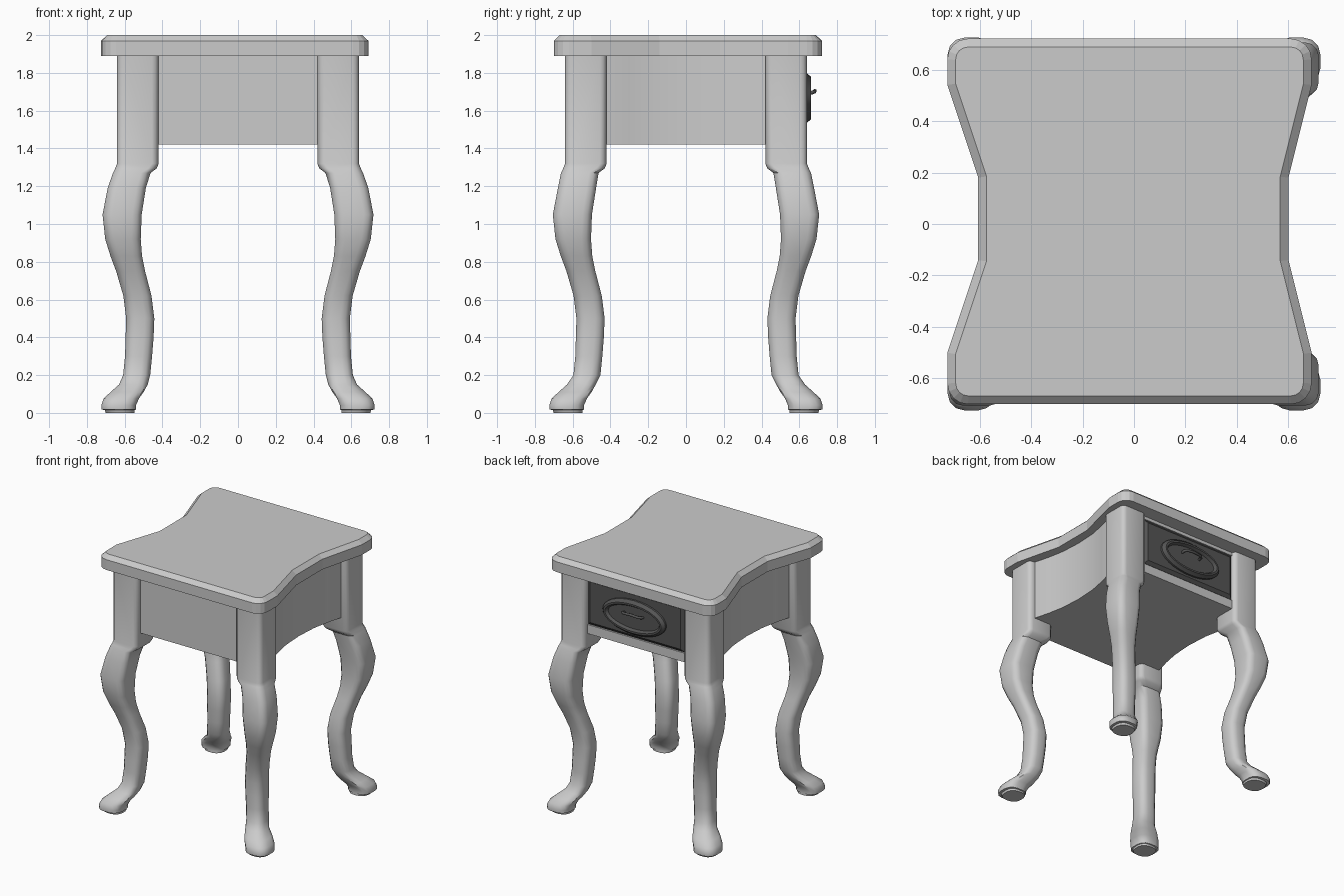
import bpy, bmesh
from math import sin, cos, pi
from mathutils import Vector

if "Cube" in bpy.data.objects:
    bpy.data.objects.remove(bpy.data.objects["Cube"])


def make(name, rings, smooth=None, cap=True, mat=None):
    """Skin a stack of equal-length closed rings into one object."""
    bm = bmesh.new()
    vs = [[bm.verts.new(p) for p in r] for r in rings]
    n = len(rings[0])
    for a, b in zip(vs, vs[1:]):
        for i in range(n):
            j = (i + 1) % n
            bm.faces.new((a[i], a[j], b[j], b[i]))
    if cap:
        bm.faces.new(vs[0][::-1])
        bm.faces.new(vs[-1])
    bmesh.ops.recalc_face_normals(bm, faces=bm.faces[:])
    me = bpy.data.meshes.new(name)
    bm.to_mesh(me)
    bm.free()
    ob = bpy.data.objects.new(name, me)
    bpy.context.collection.objects.link(ob)
    if mat:
        me.materials.append(mat)
    if smooth:
        bpy.context.view_layer.objects.active = ob
        ob.select_set(True)
        bpy.ops.object.shade_smooth_by_angle(angle=smooth)
        ob.select_set(False)
    return ob


def box(name, x0, x1, y0, y1, z0, z1):
    sq = [(x0, y0), (x1, y0), (x1, y1), (x0, y1)]
    return make(name, [[(x, y, z) for x, y in sq] for z in (z0, z1)])


def rounded_rect(x0, x1, y0, y1, r, seg=3):
    """Counter-clockwise rounded rectangle."""
    pts = []
    for k, (cx, cy) in enumerate([(x1 - r, y1 - r), (x0 + r, y1 - r),
                                  (x0 + r, y0 + r), (x1 - r, y0 + r)]):
        for i in range(seg + 1):
            a = (k + i / seg) * pi / 2
            pts.append((cx + r * cos(a), cy + r * sin(a)))
    return pts


def inset(pts, d):
    """Mitred inward offset of a counter-clockwise outline."""
    out = []
    n = len(pts)
    for i in range(n):
        p = Vector(pts[i])
        e0 = (p - Vector(pts[i - 1])).normalized()
        e1 = (Vector(pts[(i + 1) % n]) - p).normalized()
        n0, n1 = Vector((-e0.y, e0.x)), Vector((-e1.y, e1.x))
        m = (n0 + n1).normalized()
        out.append(tuple(p + m * d / m.dot(n0)))
    return out


dark = bpy.data.materials.new("dark_drawer")
dark.diffuse_color = (0.09, 0.09, 0.09, 1)
dark.use_nodes = True
dark.node_tree.nodes["Principled BSDF"].inputs["Base Color"].default_value = dark.diffuse_color

# Table top: rounded corners, waisted left and right sides, chamfered upper edge
corners = rounded_rect(-0.725, 0.69, -0.70, 0.72, 0.08, 4)
top = (corners[:5] + corners[5:10] + [(-0.725, 0.54), (-0.605, 0.18), (-0.605, -0.14), (-0.725, -0.50)]
       + corners[10:] + [(0.69, -0.50), (0.60, -0.14), (0.60, 0.18), (0.69, 0.54)])
make("table_top", [[(x, y, z) for x, y in inset(top, d)]
                   for z, d in ((1.89, 0), (1.97, 0), (2.0, 0.032))])

# Apron body with concave sides
side = [(0.60, -0.60), (0.60, -0.45), (0.56, -0.30), (0.535, -0.17), (0.525, 0),
        (0.535, 0.17), (0.56, 0.30), (0.60, 0.45), (0.60, 0.57)]
body = side + [(-x, y) for x, y in side[::-1]]
make("apron", [[(x, y, z) for x, y in body] for z in (1.42, 1.89)], smooth=0.5)

# Rails framing the drawer on the back
box("lower_drawer_rail", -0.45, 0.45, 0.55, 0.61, 1.42, 1.49)
box("upper_drawer_rail", -0.45, 0.45, 0.55, 0.61, 1.865, 1.89)

# Drawer front with chamfered rim
make("drawer_front", [[(x * w, y, z) for x, z in
                       ((-1, 1.495 + d), (1, 1.495 + d), (1, 1.86 - d), (-1, 1.86 - d))]
                      for y, w, d in ((0.56, 0.415, 0), (0.605, 0.415, 0), (0.625, 0.39, 0.025))],
     mat=dark)

# Oval escutcheon: raised rim around a sunken field
make("drawer_oval_plate",
     [[(rx * cos(a), y, 1.667 + rz * sin(a)) for a in [2 * pi * i / 32 for i in range(32)]]
      for y, rx, rz in ((0.615, 0.27, 0.132), (0.64, 0.27, 0.132), (0.648, 0.262, 0.124),
                        (0.663, 0.25, 0.112), (0.663, 0.235, 0.098), (0.643, 0.22, 0.085))],
     smooth=0.6, mat=dark)

# Bail handle: small tube bent out from the plate
path = [(-0.08, 0.635, 1.69), (-0.08, 0.665, 1.695), (-0.065, 0.68, 1.70), (0, 0.682, 1.705),
        (0.065, 0.68, 1.70), (0.08, 0.665, 1.695), (0.08, 0.635, 1.69)]
rings = []
for i, p in enumerate(path):
    t = (Vector(path[min(i + 1, 6)]) - Vector(path[max(i - 1, 0)])).normalized()
    u = t.cross(Vector((0, 0, 1))).normalized()
    v = u.cross(t)
    rings.append([Vector(p) + 0.01 * (u * cos(k * pi / 4) + v * sin(k * pi / 4)) for k in range(8)])
make("drawer_handle", rings, smooth=0.9, mat=dark)

# Cabriole legs: (height, inner, outer, corner radius) along the diagonal
LEG = [(1.89, 0.42, 0.64, 0.035), (1.32, 0.42, 0.64, 0.035), (1.295, 0.43, 0.65, 0.045),
       (1.27, 0.463, 0.662, 0.05), (1.19, 0.488, 0.69, 0.05), (1.05, 0.51, 0.717, 0.05),
       (0.92, 0.515, 0.703, 0.05), (0.83, 0.508, 0.675, 0.05), (0.75, 0.492, 0.645, 0.05),
       (0.62, 0.458, 0.607, 0.05), (0.50, 0.443, 0.592, 0.05), (0.40, 0.447, 0.595, 0.05),
       (0.30, 0.455, 0.598, 0.05), (0.20, 0.465, 0.608, 0.05), (0.15, 0.478, 0.63, 0.055),
       (0.11, 0.50, 0.675, 0.06), (0.075, 0.525, 0.712, 0.065), (0.04, 0.54, 0.724, 0.065),
       (0.018, 0.54, 0.722, 0.065), (0.015, 0.547, 0.705, 0.06), (0.0, 0.547, 0.70, 0.06)]
for sx, lr in ((-1, "left"), (1, "right")):
    for sy, fb in ((-1, "front"), (1, "back")):
        rings = []
        for z, a, b, r in LEG:
            # depth runs slightly closer to the centre than width on the upper leg
            dy = 0.012 if 0.15 < z < 1.25 else 0.0
            rings.append([(sx * x, sy * y, z) for x, y in
                          rounded_rect(a, b, a - dy, b - dy, r)])
        make(f"{fb}_{lr}_leg", rings, smooth=0.7)
